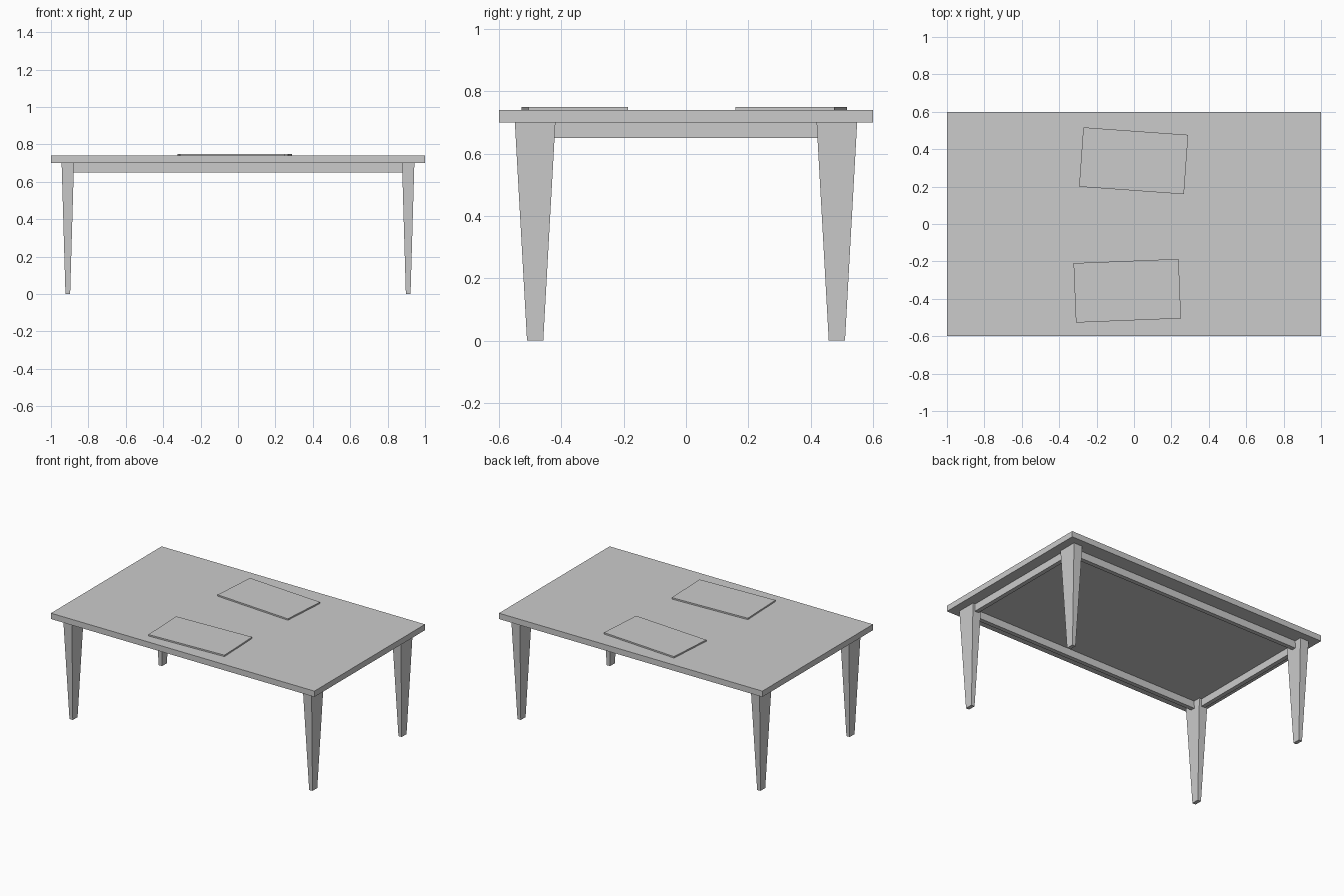
import bpy, bmesh, math
from mathutils import Matrix

if "Cube" in bpy.data.objects:
    bpy.data.objects.remove(bpy.data.objects["Cube"])

grey = bpy.data.materials.new("plain grey")
grey.diffuse_color = (0.6, 0.6, 0.6, 1)
grey.use_nodes = True
grey.node_tree.nodes["Principled BSDF"].inputs["Base Color"].default_value = grey.diffuse_color


def box(name, size, centre, angle=0.0, taper=(1, 1)):
    """Box of given size; taper scales the bottom face in x and y."""
    bm = bmesh.new()
    bmesh.ops.create_cube(bm, size=1)
    for v in bm.verts:
        if v.co.z < 0:
            v.co.x *= taper[0]
            v.co.y *= taper[1]
    bmesh.ops.scale(bm, vec=size, verts=bm.verts)
    bm.transform(Matrix.Translation(centre) @ Matrix.Rotation(math.radians(angle), 4, 'Z'))
    mesh = bpy.data.meshes.new(name)
    bm.to_mesh(mesh)
    bm.free()
    mesh.materials.append(grey)
    obj = bpy.data.objects.new(name, mesh)
    bpy.context.collection.objects.link(obj)
    return obj


LEG_X, LEG_Y = 0.91, 0.484

# Table top
box("table_top", (2, 1.2, 0.04), (0, 0, 0.72))

# Tapered legs and the aprons joining them
for sx, side in ((-1, "left"), (1, "right")):
    for sy, end in ((-1, "front"), (1, "back")):
        box(f"{end}_{side}_leg", (0.066, 0.13, 0.70), (sx * LEG_X, sy * LEG_Y, 0.35),
            taper=(0.38, 0.4))
    box(f"{side}_apron", (0.03, 2 * LEG_Y, 0.05), (sx * LEG_X, 0, 0.675))
for sy, end in ((-1, "front"), (1, "back")):
    box(f"{end}_apron", (2 * LEG_X, 0.03, 0.05), (0, sy * LEG_Y, 0.675))

# Place mats, slightly askew
box("front_place_mat", (0.562, 0.318, 0.01), (-0.036, -0.357, 0.745), angle=2.3)
box("back_place_mat", (0.562, 0.318, 0.01), (-0.002, 0.338, 0.745), angle=-4.1)
